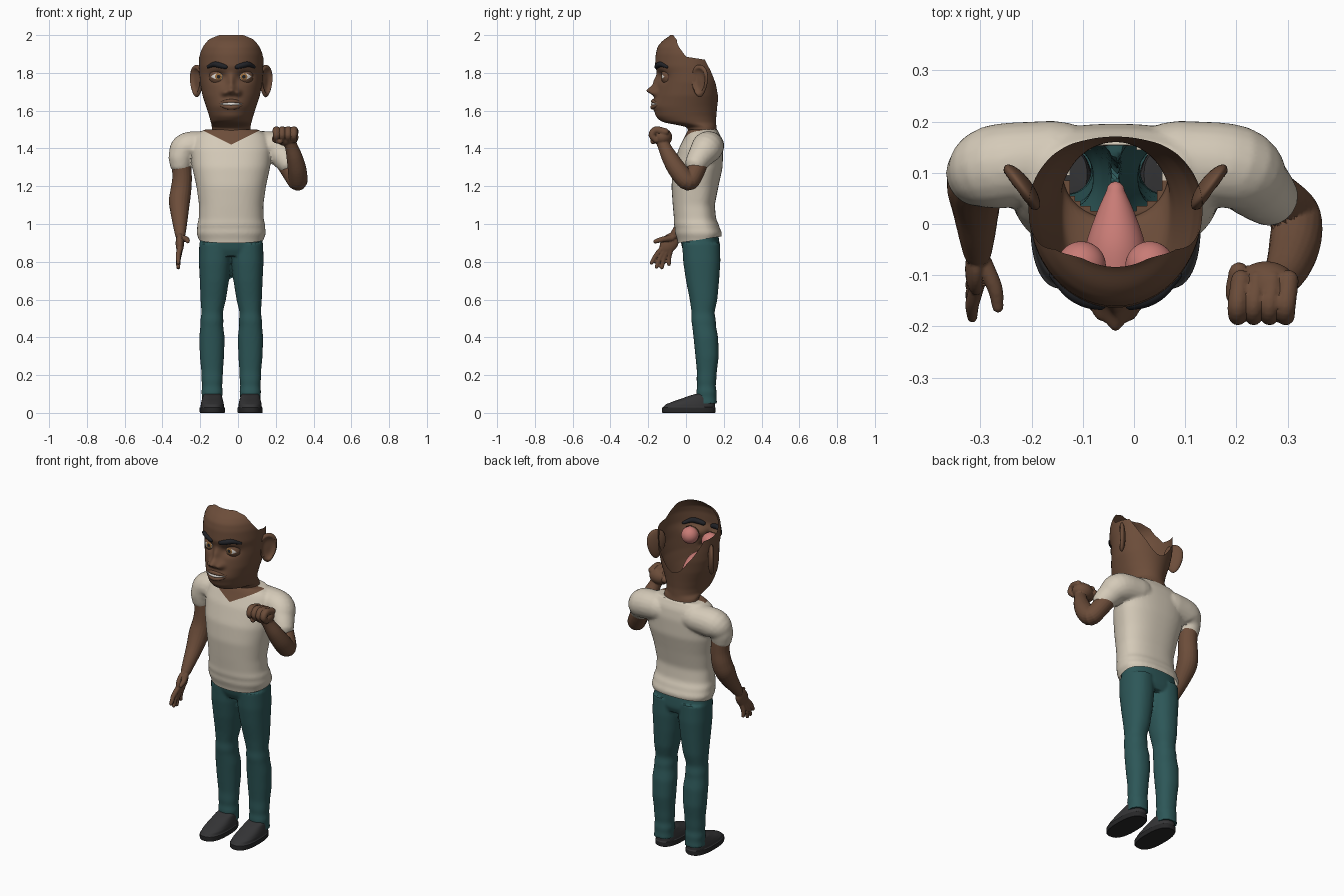
import bpy, bmesh, math
from mathutils import Vector, Matrix

if "Cube" in bpy.data.objects:
    bpy.data.objects.remove(bpy.data.objects["Cube"])

C = -0.036  # x of the body's mid plane
COL = dict(skin=(.15, .074, .042), cream=(.66, .59, .48), teal=(.026, .095, .097), shoe_grey=(.035, .035, .037),
           sole_dark=(.02, .02, .021), pink=(.58, .2, .18), eye_white=(.75, .72, .68), amber=(.3, .14, .04),
           brow_dark=(.015, .016, .02))
MAT = {}
for k, c in COL.items():
    MAT[k] = bpy.data.materials.new(k)
    MAT[k].diffuse_color = (*c, 1)


def lerp_rows(rows, z):
    if z <= rows[0][0]:
        return rows[0][1:]
    for a, b in zip(rows, rows[1:]):
        if z <= b[0]:
            t = (z - a[0]) / (b[0] - a[0])
            return [p + (q - p) * t for p, q in zip(a[1:], b[1:])]
    return rows[-1][1:]


def sample(rows, z, w):
    """Table lookup, averaged over +-w for a smooth profile."""
    s = [lerp_rows(rows, z + w * k / 3) for k in range(-3, 4)]
    return [sum(v) / 7 for v in zip(*s)]


def ring_pt(rows, z, a, e, w, k=.57):
    cx, hw, yf, yb = sample(rows, z, w)
    yc = yf + (yb - yf) * k
    c, s = math.cos(a), math.sin(a)
    return Vector((cx + hw * math.copysign(abs(c) ** e, c),
                   yc + (yb - yc if s > 0 else yc - yf) * math.copysign(abs(s) ** e, s), z))


def skin_rings(bm, rings, cap=True):
    vs = [[bm.verts.new(p) for p in r] for r in rings]
    n = len(vs[0])
    for a, b in zip(vs, vs[1:]):
        for i in range(n):
            bm.faces.new((a[i], a[(i + 1) % n], b[(i + 1) % n], b[i]))
    if cap:
        bm.faces.new(vs[0])
        bm.faces.new(vs[-1])


def loft(bm, rows, n=48, m=50, e=1, w=.015, k=.57, cap=True, top=None, bump=None):
    """Stack of ovals; rows are (z, centre x, half width, front y, back y)."""
    z0, z1 = rows[0][0], rows[-1][0]
    rings = []
    for j in range(m + 1):
        r = []
        for i in range(n):
            a = 2 * math.pi * i / n
            zt = top(a) if top else z1
            p = ring_pt(rows, z0 + (zt - z0) * j / m, a, e, w, k)
            if bump and math.sin(a) < 0:
                p.y += bump(p.x - C, p.z)
            r.append(p)
        rings.append(r)
    skin_rings(bm, rings, cap)


def tube(bm, pts, n=20, sub=5):
    """Round limb through (x, y, z, radius) points with domed ends."""
    P = [Vector(p) for p in pts]
    P = [2 * P[0] - P[1]] + P + [2 * P[-1] - P[-2]]
    path = []
    for i in range(1, len(P) - 2):
        a, b, c, d = P[i - 1:i + 3]
        for s in range(sub):
            t = s / sub
            path.append(.5 * (2 * b + (c - a) * t + (2 * a - 5 * b + 4 * c - d) * t * t + (3 * b - a - 3 * c + d) * t ** 3))
    path.append(P[-2])
    pos = [p.to_3d() for p in path]
    rad = [p.w for p in path]
    d0, d1 = (pos[0] - pos[1]).normalized(), (pos[-1] - pos[-2]).normalized()
    dome = [(math.sin(math.radians(g)), math.cos(math.radians(g))) for g in (30, 60, 82)]
    pre = [(pos[0] + d0 * rad[0] * s, rad[0] * c) for s, c in reversed(dome)]
    post = [(pos[-1] + d1 * rad[-1] * s, rad[-1] * c) for s, c in dome]
    seq = pre + list(zip(pos, rad)) + post
    u, rings = None, []
    for i, (p, r) in enumerate(seq):
        t = (seq[min(i + 1, len(seq) - 1)][0] - seq[max(i - 1, 0)][0]).normalized()
        u = t.orthogonal() if u is None else u - t * u.dot(t)
        u.normalize()
        v = t.cross(u)
        rings.append([p + (u * math.cos(q) + v * math.sin(q)) * r for q in (2 * math.pi * i / n for i in range(n))])
    skin_rings(bm, rings)


def ball(bm, loc, scale, rot=Matrix(), n=32):
    M = Matrix.Translation(loc) @ rot @ Matrix.Diagonal((*scale, 1))
    return bmesh.ops.create_uvsphere(bm, u_segments=n, v_segments=n, radius=1, matrix=M)['verts']


def finish(bm, name, *mats, rule=None, voxel=0, angle=50):
    bmesh.ops.recalc_face_normals(bm, faces=bm.faces)
    me = bpy.data.meshes.new(name)
    bm.to_mesh(me)
    bm.free()
    ob = bpy.data.objects.new(name, me)
    bpy.context.collection.objects.link(ob)
    bpy.ops.object.select_all(action='DESELECT')
    bpy.context.view_layer.objects.active = ob
    ob.select_set(True)
    if voxel:
        me.remesh_voxel_size = voxel
        bpy.ops.object.voxel_remesh()
    me = ob.data
    me.materials.clear()
    for m in mats:
        me.materials.append(MAT[m])
    if rule:
        for f in me.polygons:
            f.material_index = rule(f.center)
    bpy.ops.object.shade_smooth_by_angle(angle=math.radians(angle))
    return ob


def edit(ob, fn):
    bm = bmesh.new()
    bm.from_mesh(ob.data)
    fn(bm)
    for f in bm.faces:
        f.smooth = True
    bm.to_mesh(ob.data)
    bm.free()


def cut(bm, co, no, **kw):
    bmesh.ops.bisect_plane(bm, geom=bm.verts[:] + bm.edges[:] + bm.faces[:], plane_co=co, plane_no=no, **kw)


# Head and neck: an open shell without crown or back
HEAD = [(z, C, hw, yf, yb) for z, hw, yf, yb in [
    (1.40, .12, .0, .175), (1.46, .108, .005, .17), (1.50, .102, .012, .163), (1.52, .103, -.005, .16),
    (1.53, .105, -.09, .16), (1.54, .108, -.13, .16), (1.57, .116, -.16, .16), (1.62, .132, -.172, .165),
    (1.68, .152, -.163, .172), (1.75, .165, -.15, .178), (1.80, .168, -.152, .18), (1.835, .17, -.164, .18),
    (1.90, .17, -.16, .18), (1.94, .163, -.15, .18), (1.97, .15, -.125, .17), (2.0, .13, -.08, .15)]]
RIM = [(-.14, 2.0), (-.08, 1.975), (-.03, 1.92), (0, 1.885), (.10, 1.87), (.125, 1.82), (.16, 1.74), (.18, 1.67)]


def g(d, s):
    return math.exp(-(d / s) ** 2)


def face_bump(dx, z):
    a = abs(dx)
    return (-.046 * g(dx, .027) * g(z - 1.706, .022) - .022 * g(dx, .019) * g(z - 1.75, .035)
            - .024 * g(a - .036, .017) * g(z - 1.695, .017) + .03 * g(a - .07, .038) * g(z - 1.78, .024)
            - .012 * g(dx, .06) * g(z - 1.635, .028))


def face_y(dx, z):
    cx, hw, yf, yb = sample(HEAD, z, .009)
    yc = yf + (yb - yf) * .57
    return yc - (yc - yf) * math.sqrt(max(0, 1 - (dx / hw) ** 2)) + face_bump(dx, z)


bm = bmesh.new()
loft(bm, HEAD, 160, 110, 1, .009, cap=False, bump=face_bump,
     top=lambda a: lerp_rows(RIM, ring_pt(HEAD, 1.85, a, 1, .009).y)[0])
finish(bm, "head", "skin", angle=80)

for s, side in ((-1, "left"), (1, "right")):
    # Ears: flattened balls with a hollow on the outer face
    bm = bmesh.new()
    u, nrm = Vector((s * .6, .8, 0)), Vector((s * .8, -.6, 0))
    for v in ball(bm, (0, 0, 0), (1, 1, 1)):
        p = v.co.copy()
        r = math.hypot(p.x, p.z)
        n = p.y * .02 - (.024 * (1 - (r / .8) ** 4) if p.y > 0 and r < .8 else 0)
        v.co = Vector((C + s * .183, .072, 1.757)) + u * p.x * .052 * (1 + .25 * p.z) + nrm * n + Vector((0, 0, .086 * p.z))
    finish(bm, side + "_ear", "skin")
    # Eyeball: rings of colour by angle from the gaze direction
    bm = bmesh.new()
    o = Vector((C + s * .067, -.082, 1.78))
    ball(bm, o, (.048,) * 3, Matrix.Rotation(math.pi / 2, 4, 'X'), 48)

    def eye_rule(c):
        d = math.degrees((c - o).angle(Vector((0, -1, 0))))
        return 3 if d < 11 else 2 if d < 24 else 1 if d < 70 else 0
    finish(bm, side + "_eyeball", "pink", "eye_white", "amber", "brow_dark", rule=eye_rule)
    # Eyelids: sphere patches leaving an almond opening
    bm = bmesh.new()
    for up, op in ((1, 21), (-1, 18)):
        grid = []
        for i in range(33):
            az = -75 + 150 * i / 32
            e0 = op * math.cos(math.radians(min(90, abs(az) * 90 / 52)))
            col = []
            for j in range(9):
                el, A = math.radians(up * (e0 + (75 - e0) * j / 8)), math.radians(az)
                col.append(bm.verts.new(o + .051 * Vector((math.sin(A) * math.cos(el), -math.cos(A) * math.cos(el), math.sin(el)))))
            grid.append(col)
        for a, b in zip(grid, grid[1:]):
            for j in range(8):
                bm.faces.new((a[j], b[j], b[j + 1], a[j + 1]))
    finish(bm, side + "_eyelids", "skin")
    # Eyebrow
    bm = bmesh.new()
    tube(bm, [(C + s * d, face_y(d, z) + .003, z, r) for d, z, r in
              ((.03, 1.832, .012), (.06, 1.84, .015), (.09, 1.845, .014), (.122, 1.832, .008))], 14)
    finish(bm, side + "_eyebrow", "brow_dark")

# Mouth: lips, teeth and the mouth bag behind them
for name, mat, z0, sag, r, half in (("upper_lip", "skin", 1.65, -.012, .011, .062),
                                    ("lower_lip", "skin", 1.618, .012, .013, .058),
                                    ("teeth", "eye_white", 1.635, 0, .008, .055)):
    bm = bmesh.new()
    tube(bm, [(C + half * t, face_y(half * t, z0) + .003, z0 + sag * t * t, r * (1 - .6 * t * t))
              for t in (-1, -.6, -.3, 0, .3, .6, 1)], 14)
    finish(bm, name, mat)
bm = bmesh.new()
tube(bm, [(C, -.10, 1.635, .062), (C, -.04, 1.64, .058), (C, .02, 1.64, .038), (C, .065, 1.64, .018)], 28)
finish(bm, "mouth_bag", "pink")

# Shirt: torso and sleeves fused, V neckline coloured by rule
bm = bmesh.new()
loft(bm, [(z, C, hw, yf, yb) for z, hw, yf, yb in [
    (.86, .16, -.04, .17), (.91, .168, -.045, .178), (.935, .178, -.052, .188), (.955, .186, -.06, .192),
    (.975, .178, -.056, .178), (.995, .182, -.065, .176), (1.02, .172, -.063, .16), (1.1, .17, -.07, .152),
    (1.2, .184, -.077, .172), (1.3, .206, -.068, .194), (1.4, .215, -.038, .196), (1.46, .20, -.008, .186),
    (1.49, .165, .005, .17), (1.50, .13, .015, .165)]], 64, 90, .85, .012)
tube(bm, [(-.15, .125, 1.415, .078), (-.268, .112, 1.402, .083), (-.3, .10, 1.36, .068), (-.304, .098, 1.325, .06)])
tube(bm, [(.08, .125, 1.415, .078), (.198, .11, 1.402, .083), (.24, .075, 1.355, .068), (.262, .055, 1.325, .06)])
shirt = finish(bm, "shirt", "cream", "skin", voxel=.01)


def tailor(bm):
    bmesh.ops.smooth_vert(bm, verts=bm.verts, factor=.5, use_axis_x=True, use_axis_y=True, use_axis_z=True)
    bmesh.ops.smooth_vert(bm, verts=bm.verts, factor=.5, use_axis_x=True, use_axis_y=True, use_axis_z=True)
    cut(bm, (0, .06, .915), (0, -.15, 1), clear_inner=True)
    for s in (-1, 1):
        cut(bm, (C, 0, 1.42), (-s * .5, 0, 1))
    bmesh.ops.delete(bm, context='FACES', geom=[f for f in bm.faces if f.calc_center_median().z > 1.4 and math.hypot(
        (f.calc_center_median().x - C) / .095, (f.calc_center_median().y - .09) / .068) < 1])
    for f in bm.faces:
        c = f.calc_center_median()
        if c.y < .09 and c.z > 1.42 + .5 * abs(c.x - C):
            f.material_index = 1


edit(shirt, tailor)

# Trousers: hips and two legs fused
LEG = [(.05, .102, .056, .055, .165), (.085, .101, .052, .058, .16), (.11, .101, .058, .054, .163),
       (.14, .101, .052, .06, .156), (.17, .101, .056, .056, .16), (.22, .101, .057, .058, .163),
       (.30, .102, .064, .05, .173), (.40, .102, .067, .04, .17), (.46, .103, .06, .033, .158),
       (.49, .102, .061, .028, .158), (.53, .101, .056, .03, .15), (.60, .095, .067, .02, .166),
       (.70, .089, .077, .0, .175), (.80, .086, .085, -.015, .182), (.90, .084, .085, -.02, .18)]
bm = bmesh.new()
for s in (-1, 1):
    loft(bm, [(z, C + s * dx, hw, yf, yb) for z, dx, hw, yf, yb in LEG], 40, 90, .9, .012, .5)
loft(bm, [(.83, C, .164, .0, .165), (.86, C, .169, -.018, .18), (.92, C, .165, -.03, .175), (1.0, C, .155, -.03, .16)], 56, 20, .85)
trousers = finish(bm, "trousers", "teal", voxel=.01)


def trim(bm):
    bmesh.ops.smooth_vert(bm, verts=bm.verts, factor=.5, use_axis_x=True, use_axis_y=True, use_axis_z=True)
    cut(bm, (0, 0, .955), (0, 0, 1), clear_outer=True)


edit(trousers, trim)

# Shoes
for s, side in ((-1, "left"), (1, "right")):
    bm = bmesh.new()
    loft(bm, [(z, C + s * .1, hw, yf, yb) for z, hw, yf, yb in [
        (0, .064, -.122, .153), (.004, .067, -.127, .157), (.028, .067, -.127, .157), (.03, .062, -.121, .153),
        (.045, .061, -.108, .153), (.06, .058, -.07, .152), (.075, .054, -.025, .151), (.09, .05, .015, .15),
        (.10, .044, .05, .145)]], 48, 50, .8, .001, .5)
    finish(bm, side + "_shoe", "shoe_grey", "sole_dark", rule=lambda c: int(c.z < .029), angle=40)

# Lowered arm with an open hand
bm = bmesh.new()
tube(bm, [(-.302, .10, 1.34, .052), (-.296, .10, 1.25, .052), (-.302, .095, 1.18, .055), (-.31, .075, 1.12, .056),
          (-.309, .03, 1.05, .046), (-.307, -.02, .99, .036), (-.306, -.055, .945, .028)])
ball(bm, (-.308, -.088, .898), (.022, .044, .062), Matrix.Rotation(math.radians(-38), 4, 'X'))
for y0, z0, y1, z1 in ((-.125, .872, -.182, .795), (-.113, .862, -.156, .773), (-.1, .857, -.128, .77), (-.083, .86, -.09, .788)):
    tube(bm, [(-.308, y0, z0, .015), (-.316, (y0 + y1) / 2 - .004, (z0 + z1) / 2, .0135), (-.316, y1, z1, .01)], 12)
tube(bm, [(-.295, -.075, .925, .018), (-.272, -.125, .918, .015), (-.266, -.162, .908, .011)], 12)
finish(bm, "lowered_arm", "skin", voxel=.006)

# Raised arm with a fist
bm = bmesh.new()
tube(bm, [(.238, .075, 1.345, .05), (.285, .045, 1.27, .05), (.316, .012, 1.226, .05), (.314, -.04, 1.28, .05),
          (.30, -.085, 1.35, .043), (.282, -.115, 1.41, .034), (.27, -.125, 1.44, .036)])
ball(bm, (.258, -.125, 1.46), (.062, .052, .048))
for i in range(4):
    x = .203 + .031 * i
    tube(bm, [(x + .006, -.11, 1.487, .02), (x, -.16, 1.497, .02), (x, -.18, 1.47, .018), (x, -.158, 1.444, .016)], 14)
tube(bm, [(.205, -.095, 1.46, .02), (.198, -.14, 1.448, .018), (.222, -.175, 1.437, .014)], 14)
finish(bm, "raised_arm", "skin", voxel=.006)

for m in bpy.data.materials:
    if m.users and not m.is_grease_pencil:
        m.use_nodes = True
        m.node_tree.nodes["Principled BSDF"].inputs["Base Color"].default_value = m.diffuse_color
